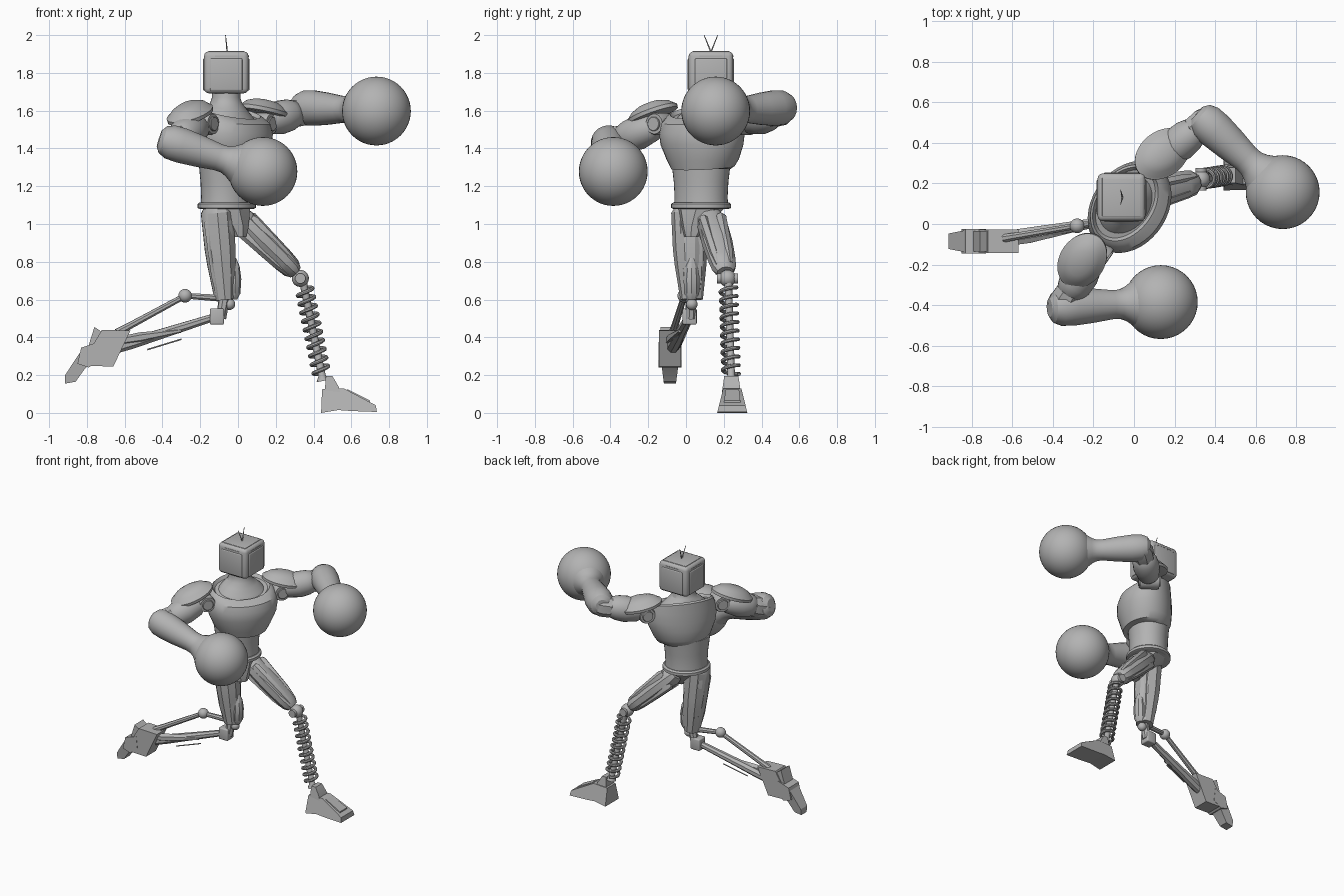
import bpy, bmesh, math
from mathutils import Vector, Matrix

if "Cube" in bpy.data.objects:
    bpy.data.objects.remove(bpy.data.objects["Cube"])

# One plain grey
grey = bpy.data.materials.new("plain_grey")
grey.use_nodes = True
COLOUR = (0.45, 0.45, 0.45, 1)
grey.diffuse_color = COLOUR
grey.node_tree.nodes["Principled BSDF"].inputs["Base Color"].default_value = COLOUR
made = []


def add(name, bm, M=None):
    bmesh.ops.recalc_face_normals(bm, faces=bm.faces)
    if M is not None:
        bm.transform(M)
    mesh = bpy.data.meshes.new(name)
    bm.to_mesh(mesh)
    bm.free()
    mesh.materials.append(grey)
    ob = bpy.data.objects.new(name, mesh)
    bpy.context.collection.objects.link(ob)
    made.append(ob)
    return ob


def loft(name, rings, M, n=40):
    """Closed skin over elliptical rings given as (z, rx, ry, y offset, tilt)."""
    bm = bmesh.new()
    loops = []
    for ring in rings:
        z, rx, ry, oy, tilt = (tuple(ring) + (0, 0))[:5]
        loop = []
        for i in range(n):
            a = math.tau * (i + 0.5) / n
            y = ry * math.sin(a)
            loop.append(bm.verts.new((rx * math.cos(a), oy + y, z + tilt * y)))
        loops.append(loop)
    for lo, hi in zip(loops, loops[1:]):
        for i in range(n):
            j = (i + 1) % n
            bm.faces.new((lo[i], lo[j], hi[j], hi[i]))
    bm.faces.new(loops[0][::-1])
    bm.faces.new(loops[-1])
    return add(name, bm, M)


def limb(name, a, b, profile, n=24, flat=1.0):
    """Turned shape from a to b; profile holds (fraction, radius)."""
    a, b = Vector(a), Vector(b)
    d = b - a
    M = Matrix.Translation(a) @ d.to_track_quat('Z', 'Y').to_matrix().to_4x4()
    return loft(name, [(t * d.length, r, r * flat) for t, r in profile], M, n)


def ball(name, c, r):
    bm = bmesh.new()
    bmesh.ops.create_uvsphere(bm, u_segments=40, v_segments=24, radius=r)
    return add(name, bm, Matrix.Translation(c))


def box(name, c, size, bevel=0.0, M=None):
    bm = bmesh.new()
    bmesh.ops.create_cube(bm, size=1)
    bm.transform(Matrix.Diagonal((*size, 1)))
    if bevel:
        bmesh.ops.bevel(bm, geom=bm.edges[:], offset=bevel, segments=3, profile=0.5, affect='EDGES')
    return add(name, bm, Matrix.Translation(c) @ (M or Matrix()))


def prism(name, outline, y, half, toe=1.0):
    """Side outline in x and z, extruded across y; toe narrows the low part."""
    bm = bmesh.new()
    zs = [p[1] for p in outline]
    w = [half * (1 + (toe - 1) * (z - min(zs)) / (max(zs) - min(zs))) for z in zs]
    sides = [[bm.verts.new((x, y + s * k, z)) for (x, z), k in zip(outline, w)] for s in (-1, 1)]
    bm.faces.new(sides[0])
    bm.faces.new(sides[1][::-1])
    for i in range(len(outline)):
        j = (i + 1) % len(outline)
        bm.faces.new((sides[0][i], sides[0][j], sides[1][j], sides[1][i]))
    return add(name, bm)


def turned(x, y, yaw):
    return Matrix.Translation((x, y, 0)) @ Matrix.Rotation(math.radians(yaw), 4, 'Z')


# Torso, twisted toward the model's left
YAW = 55
body = turned(-0.03, 0.09, YAW)
waist = turned(-0.06, 0.08, YAW)
loft("chest", [(1.29, .15, .13), (1.3, .175, .155, 0, .1), (1.34, .2, .17, 0, .05),
               (1.42, .235, .185, -.01), (1.48, .245, .185, -.01), (1.54, .235, .175, -.005, .08),
               (1.585, .215, .155, .01, .25), (1.595, .2, .14, .015, .28), (1.575, .185, .125, .015, .28)], body)
loft("neck", [(1.42, .19, .14), (1.53, .18, .13, .01, .1), (1.58, .155, .115, .025, .15),
              (1.615, .115, .1, .035, .1), (1.64, .085, .085, .04), (1.67, .075, .075, .04),
              (1.72, .075, .075, .04)], body)
loft("abdomen", [(1.08, .15, .135), (1.14, .145, .13), (1.22, .15, .132), (1.33, .165, .14)], waist)
loft("belt", [(1.08, .15, .14), (1.085, .163, .15), (1.105, .163, .15), (1.115, .15, .14)], waist)
loft("pelvis", [(.93, .04, .03, -.09), (.99, .07, .07, -.06), (1.09, .135, .125)], waist, 8)

# Head with a raised panel on each side
HX, HY, HZ = -0.062, 0.132, 1.803
box("head", (HX, HY, HZ), (.235, .235, .222), .025)
for name, turn in (("front", 0), ("left", 90), ("back", 180), ("right", 270)):
    R = Matrix.Rotation(math.radians(turn), 4, 'Z')
    off = R @ Vector((0, -.115, -.012))
    box(name + "_head_panel", Vector((HX, HY, HZ)) + off, (.17, .016, .17), .006, R)
    off = R @ Vector((0, -.116, .085))
    box(name + "_head_slot", Vector((HX, HY, HZ)) + off, (.12, .006, .008), 0, R)
box("head_top_panel", (HX, HY, HZ + .11), (.19, .19, .008), .003)
for s in (-1, 1):
    limb("antenna", (HX + .005, HY, 1.91), (HX - .004, HY + s * .036, 2.0), [(0, .004), (1, .002)], 6)

# Shoulder joints with rings on the front and back
for side, s in (("right", -1), ("left", 1)):
    c = body @ Vector((s * .27, 0, 1.53))
    axis = body.to_3x3() @ Vector((0, 1, 0))
    limb(side + "_shoulder_joint", c - axis * .075, c + axis * .075,
         [(0, .035), (.02, .038), (.06, .038), (.06, .053), (.15, .058),
          (.85, .058), (.94, .053), (.94, .038), (1, .035)])

# Shoulder pads: domed shells tipped down outward
for name, c, yaw, tip in (("right_shoulder_pad", (-.255, -.18, 1.585), 237, 20),
                          ("left_shoulder_pad", (.14, .345, 1.6), 38, 12)):
    M = (Matrix.Translation(c) @ Matrix.Rotation(math.radians(yaw), 4, 'Z')
         @ Matrix.Rotation(math.radians(tip), 4, 'Y'))
    loft(name, [(-.02, .13, .09), (-.015, .15, .11), (.005, .152, .112), (.012, .14, .102),
                (.035, .115, .08), (.052, .07, .05), (.058, .02, .015)], M)

# Arms ending in large round fists
ARMS = (("right", (-.2, -.15, 1.52), (-.355, -.40, 1.43), (-.345, -.41, 1.43), (.132, -.385, 1.278)),
        ("left", (.13, .32, 1.54), (.36, .51, 1.6), (.365, .495, 1.615), (.733, .157, 1.598)))
for side, shoulder, elbow, fore, fist in ARMS:
    limb(side + "_upper_arm", shoulder, elbow,
         [(0, .05), (.1, .072), (.4, .09), (.6, .085), (.75, .07), (.78, .06)])
    limb(side + "_elbow_cuff", shoulder, elbow, [(.72, .06), (.74, .075), (.95, .078), (1.08, .065)], 8)
    limb(side + "_forearm", fore, fist,
         [(-.15, .045), (-.11, .075), (-.03, .092), (.1, .094), (.3, .085), (.5, .072),
          (.58, .073), (.64, .085), (.7, .105), (.76, .12)])
    ball(side + "_fist", fist, .182)

# Thighs: faceted shells with raised long plates
THIGHS = (("right", Vector((-.115, .015, 1.09)), Vector((-.07, .03, .6)),
           [(0, .075), (.06, .095), (.45, .092), (.62, .085), (.85, .07), (1, .06)], .92),
          ("left", Vector((-.01, .125, 1.05)), Vector((.305, .208, .745)),
           [(0, .06), (.1, .08), (.5, .082), (.8, .073), (.93, .065), (1, .045)], .85))
for side, hip, knee, profile, flat in THIGHS:
    limb(side + "_thigh", hip, knee, profile, 10, flat)
    d = (knee - hip).normalized()
    u = d.cross(Vector((0, 1, 0))).normalized()
    v = d.cross(u)
    for k in range(4):
        a = math.radians(45 + 90 * k)
        out = u * math.cos(a) + v * math.sin(a)
        limb(side + "_thigh_plate", hip + out * .066 + d * .06, knee + out * .044 - d * .03,
             [(0, .018), (.05, .03), (.75, .028), (1, .016)], 6)

# Right knee and the swept back shin linkage
def leg(x, z, dy=0.0):
    return (x, .03 + .17 * (x + .05) + dy, z)

limb("right_knee_pad", (-.025, .03, .82), (-.03, .03, .6),
     [(0, .015), (.2, .035), (.5, .045), (.85, .042), (1, .025)], 10)
ball("right_knee_ball", leg(-.045, .575), .03)
limb("right_knee_link", leg(-.07, .62), leg(-.09, .5), [(0, .03), (1, .028)], 8)
box("right_knee_block", leg(-.112, .51), (.075, .075, .085), .008)
limb("right_shin_bar", leg(-.1, .515), leg(-.64, .345),
     [(0, .022), (.15, .025), (.5, .03), (.85, .036), (1, .034)], 8, .9)
limb("right_shin_plate", leg(-.3, .435, -.02), leg(-.66, .375, -.02), [(0, .01), (.6, .028), (1, .022)], 6)
limb("right_upper_link", leg(-.06, .605), leg(-.28, .62), [(0, .02), (1, .016)], 8)
ball("right_link_ball", leg(-.28, .62), .036)
limb("right_rear_rod", leg(-.28, .62), leg(-.64, .425), [(0, .016), (.8, .019), (1, .022)], 8)
limb("right_shin_wire", leg(-.3, .39), leg(-.48, .335), [(0, .004), (1, .004)], 6)

# Right foot, pointing down behind
FY = -.085
prism("right_heel", [(-.57, .435), (-.72, .44), (-.78, .34), (-.81, .25), (-.66, .245), (-.62, .33)], FY, .058)
prism("right_heel_spur", [(-.76, .455), (-.68, .4), (-.73, .32), (-.79, .36)], FY, .05)
prism("right_instep", [(-.74, .375), (-.83, .345), (-.85, .26), (-.79, .24), (-.73, .28)], FY, .06)
prism("right_toes", [(-.83, .33), (-.87, .27), (-.915, .2), (-.915, .155), (-.86, .165), (-.81, .235),
                     (-.77, .27)], FY, .032, 1.7)

# Left knee, spring shin and foot
ball("left_knee_ball", (.33, .22, .712), .045)
limb("left_knee_pin", (.33, .165, .712), (.33, .275, .712), [(0, .028), (1, .028)], 12)
top, low = Vector((.345, .224, .69)), Vector((.45, .24, .17))
limb("left_spring_core", top, low, [(0, .024), (.04, .02), (.95, .02), (1, .035)], 12)
curve = bpy.data.curves.new("spring_path", 'CURVE')
curve.dimensions = '3D'
curve.bevel_depth = .0105
curve.bevel_resolution = 2
spline = curve.splines.new('POLY')
TURNS, STEPS = 10, 20
spline.points.add(TURNS * STEPS)
rot = (low - top).to_track_quat('Z', 'Y')
for i, p in enumerate(spline.points):
    a = math.tau * i / STEPS
    t = .05 + .88 * i / (TURNS * STEPS)
    p.co = (*(top.lerp(low, t) + rot @ Vector((.043 * math.cos(a), .043 * math.sin(a), 0))), 1)
helper = bpy.data.objects.new("spring_helper", curve)
bm = bmesh.new()
mesh = bpy.data.meshes.new_from_object(helper)
bm.from_mesh(mesh)
add("left_spring", bm)
bpy.data.objects.remove(helper)
bpy.data.meshes.remove(mesh)
prism("left_ankle", [(.46, .12), (.465, .195), (.5, .195), (.535, .135), (.54, .11)], .24, .05, .75)
prism("left_foot", [(.44, 0), (.445, .125), (.56, .13), (.73, .04), (.735, .005), (.6, .01), (.53, .015)],
      .245, .08, .6)
prism("left_toe_plate", [(.56, .1), (.58, .125), (.7, .065), (.7, .04)], .245, .045, .8)

# Smooth the curved parts and keep the hard edges
bpy.ops.object.select_all(action='DESELECT')
for ob in made:
    ob.select_set(True)
bpy.context.view_layer.objects.active = made[0]
bpy.ops.object.shade_smooth_by_angle(angle=math.radians(32))
